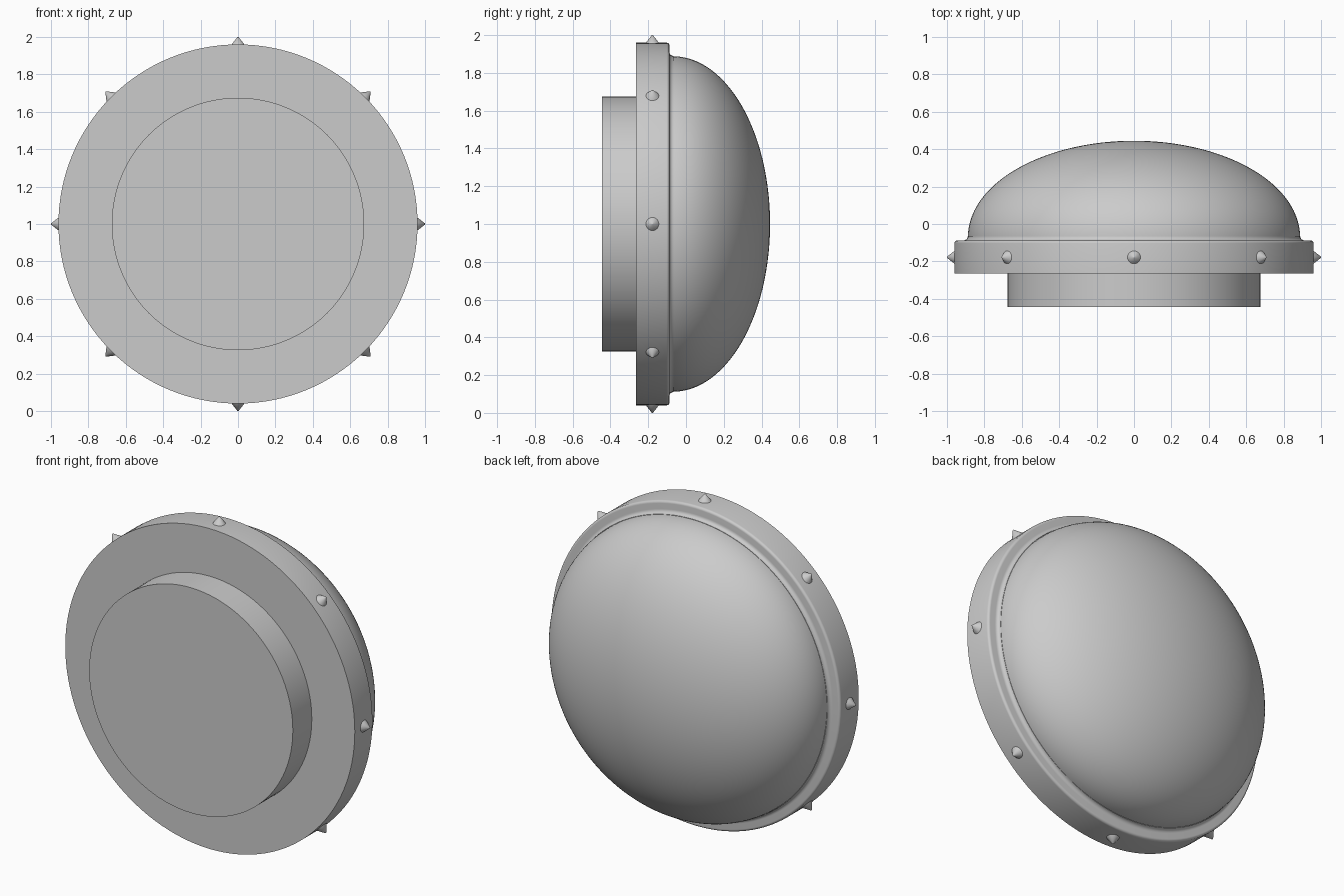
import bpy
import math
from mathutils import Vector

cube = bpy.data.objects.get("Cube")
if cube:
    bpy.data.objects.remove(cube, do_unlink=True)

grey = bpy.data.materials.new("plain_grey")
grey.use_nodes = True
colour = (0.6, 0.6, 0.6, 1)
grey.diffuse_color = colour
grey.node_tree.nodes["Principled BSDF"].inputs["Base Color"].default_value = colour

CENTRE = Vector((0, 0, 1))


def finish(obj, name, angle=35):
    obj.name = name
    obj.data.materials.append(grey)
    bpy.ops.object.select_all(action="DESELECT")
    obj.select_set(True)
    bpy.context.view_layer.objects.active = obj
    bpy.ops.object.shade_smooth_by_angle(angle=math.radians(angle))


def lathe(name, profile, segments=128):
    """Spin (radius, y) points around the y axis; ends on the axis close the solid."""
    verts, rings, faces = [], [], []
    for r, y in profile:
        count = segments if r > 0 else 1
        rings.append([len(verts) + i for i in range(count)])
        for i in range(count):
            a = math.tau * i / segments
            verts.append((r * math.sin(a), y, 1 + r * math.cos(a)))
    for a, b in zip(rings, rings[1:]):
        for i in range(segments):
            j = (i + 1) % segments
            face = [a[i % len(a)], a[j % len(a)], b[j % len(b)], b[i % len(b)]]
            faces.append(list(dict.fromkeys(face)))
    mesh = bpy.data.meshes.new(name)
    mesh.from_pydata(verts, [], faces)
    obj = bpy.data.objects.new(name, mesh)
    bpy.context.collection.objects.link(obj)
    finish(obj, name)


def arc(cr, cy, rr, ry, start, end, steps):
    angles = [math.radians(start + (end - start) * i / steps) for i in range(steps + 1)]
    return [(cr + rr * math.cos(a), cy + ry * math.sin(a)) for a in angles]


# Mounting base
lathe("mounting_base", [(0, -0.445), (0.675, -0.445), (0.675, -0.25), (0, -0.25)])

# Rim with a rounded back edge and a small cove leading to the dome
rim = [(0, -0.265), (0.96, -0.265)]
rim += arc(0.945, -0.103, 0.015, 0.015, 0, 90, 5)
rim += arc(0.912, -0.066, 0.022, 0.022, 270, 180, 5)
lathe("rim", rim + [(0, -0.066)])

# Domed back
dome = [(0, -0.08), (0.888, -0.08)]
dome += arc(0, -0.07, 0.888, 0.515, 0, 90, 40)[:-1]
lathe("dome", dome + [(0, 0.445)])

# Pointed studs around the rim
for i in range(8):
    a = math.tau * i / 8
    out = Vector((math.sin(a), 0, math.cos(a)))
    bpy.ops.mesh.primitive_cone_add(
        vertices=32, radius1=0.038, radius2=0.003, depth=0.045,
        location=CENTRE + out * 0.9775 + Vector((0, -0.178, 0)),
        rotation=(0, a, 0))
    finish(bpy.context.object, f"stud_{i + 1}", 60)
